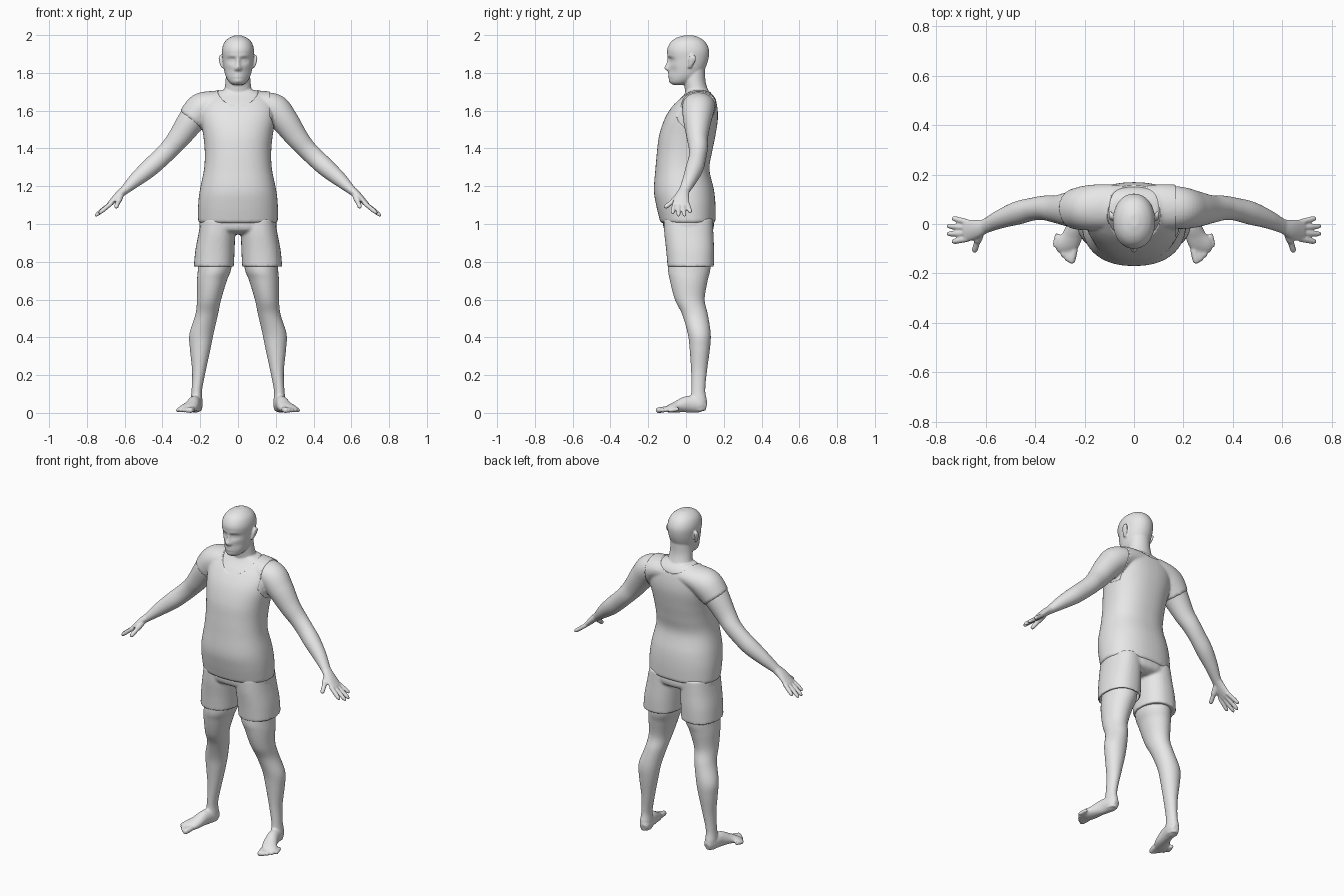
import bpy
import bmesh
from math import cos, sin, pi, exp, copysign
from mathutils import Vector

if "Cube" in bpy.data.objects:
    bpy.data.objects.remove(bpy.data.objects["Cube"], do_unlink=True)

X, Y, Z = Vector((1, 0, 0)), Vector((0, 1, 0)), Vector((0, 0, 1))

grey = bpy.data.materials.new("plain_grey")
grey.use_nodes = True
grey.diffuse_color = (.8, .8, .8, 1)
grey.node_tree.nodes["Principled BSDF"].inputs["Base Color"].default_value = (.8, .8, .8, 1)


def spline(rows, steps):
    """Smooth curve through rows of (x, y, z, half width, half depth)."""
    pts = [Vector(r) for r in rows]
    pts = [pts[0]] + pts + [pts[-1]]
    out = []
    for a, b, c, d in zip(pts, pts[1:], pts[2:], pts[3:]):
        for k in range(steps):
            s = k / steps
            out.append(b + .5 * s * ((c - a) + s * ((2 * a - 5 * b + 4 * c - d)
                                                    + s * (3 * (b - c) + d - a))))
    return out + [pts[-1]]


def tube(bm, rows, side, normal=None, power=2, segs=32, steps=6):
    """Closed loft of rounded cross-sections; returns its vertices."""
    pts = spline(rows, steps)
    rings = []
    for i, p in enumerate(pts):
        ahead, behind = pts[min(i + 1, len(pts) - 1)], pts[max(i - 1, 0)]
        t = normal or Vector((ahead - behind)[:3]).normalized()
        u = (side - t * side.dot(t)).normalized()
        v = t.cross(u)
        ring = []
        for k in range(segs):
            c, s = cos(2 * pi * k / segs), sin(2 * pi * k / segs)
            c = copysign(abs(c) ** (2 / power), c)
            s = copysign(abs(s) ** (2 / power), s)
            ring.append(bm.verts.new(Vector(p[:3]) + u * c * max(p[3], .001)
                                     + v * s * max(p[4], .001)))
        rings.append(ring)
    for low, high in zip(rings, rings[1:]):
        for k in range(segs):
            n = (k + 1) % segs
            bm.faces.new((low[k], low[n], high[n], high[k]))
    bm.faces.new(rings[0][::-1])
    bm.faces.new(rings[-1])
    return [v for ring in rings for v in ring]


def upright(rows):
    """Rows of (z, half width, front y, back y) turned into tube rows."""
    return [(0, (f + b) / 2, z, w, (b - f) / 2) for z, w, f, b in rows]


def digit(bm, base, tip, r, side):
    base, tip = Vector(base), Vector(tip)
    tube(bm, [(*base.lerp(tip, t), r * k, r * k)
              for t, k in ((0, 1), (.5, 1), (.85, .92), (1, .45))], side, segs=14, steps=4)


def mirror(bm):
    copy = bmesh.ops.duplicate(bm, geom=bm.verts[:] + bm.edges[:] + bm.faces[:])
    for v in copy["geom"]:
        if isinstance(v, bmesh.types.BMVert):
            v.co.x = -v.co.x


def finish(name, bm, voxel=0, smooth=3):
    bmesh.ops.recalc_face_normals(bm, faces=bm.faces)
    mesh = bpy.data.meshes.new(name)
    for f in bm.faces:
        f.smooth = True
    bm.to_mesh(mesh)
    bm.free()
    mesh.materials.append(grey)
    ob = bpy.data.objects.new(name, mesh)
    bpy.context.scene.collection.objects.link(ob)
    if voxel:
        mod = ob.modifiers.new("blend", "REMESH")
        mod.mode, mod.voxel_size, mod.use_smooth_shade = "VOXEL", voxel, True
        mod = ob.modifiers.new("soften", "SMOOTH")
        mod.iterations = smooth
    return ob


def cut(ob, bm, name):
    cutter = finish(name, bm)
    cutter.hide_render = True
    cutter.hide_set(True)
    mod = ob.modifiers.new("cut", "BOOLEAN")
    mod.operation, mod.solver, mod.object = "DIFFERENCE", "EXACT", cutter


TORSO = upright([
    (1.01, .205, -.13, .15), (1.1, .205, -.152, .15), (1.18, .196, -.164, .142),
    (1.29, .174, -.156, .118), (1.38, .17, -.148, .132), (1.47, .178, -.136, .15),
    (1.56, .193, -.105, .163), (1.63, .19, -.06, .158), (1.68, .15, -.015, .143),
    (1.71, .09, .005, .115)])
ARM = [(.03, .07, 1.65, .08, .05), (.12, .07, 1.64, .085, .06), (.19, .065, 1.61, .085, .08),
       (.245, .06, 1.55, .075, .073), (.31, .06, 1.46, .057, .06), (.36, .065, 1.4, .05, .052),
       (.41, .06, 1.35, .046, .05), (.47, .045, 1.295, .047, .048), (.54, .02, 1.235, .038, .038),
       (.605, -.01, 1.175, .029, .023), (.635, -.02, 1.15, .036, .019)]
NECK = [(0, .08, 1.62, .11, .07), (0, .058, 1.7, .076, .062), (0, .045, 1.76, .066, .058),
        (0, .042, 1.83, .062, .06)]

# Arms, hands and ears
bm = bmesh.new()
tube(bm, ARM, Y)
tube(bm, [(.6, -.008, 1.18, .028, .023), (.635, -.02, 1.15, .037, .02),
          (.67, -.026, 1.115, .043, .015), (.687, -.028, 1.1, .036, .011)], Y)
for y, tip in ((.006, (.737, .024, 1.06)), (-.016, (.757, -.008, 1.042)),
               (-.038, (.757, -.04, 1.042)), (-.06, (.737, -.072, 1.055))):
    digit(bm, (.668, y, 1.112), tip, .0118, Y)
digit(bm, (.62, -.03, 1.155), (.636, -.075, 1.115), .017, X)
digit(bm, (.633, -.068, 1.12), (.647, -.114, 1.086), .0125, X)
tube(bm, [(.08, .018, 1.825, .006, .009), (.086, .024, 1.84, .008, .013),
          (.094, .033, 1.868, .007, .02), (.095, .036, 1.886, .007, .017),
          (.09, .034, 1.896, .004, .008)], X, Z, segs=20)
mirror(bm)

# Chest, neck and head
tube(bm, TORSO[3:], X, Z, power=2.3, segs=48)
tube(bm, NECK, X, Z)
head = tube(bm, upright([
    (1.737, .026, -.07, -.01), (1.75, .046, -.082, .03), (1.78, .064, -.088, .075),
    (1.82, .075, -.09, .1), (1.87, .082, -.093, .118), (1.92, .085, -.1, .122),
    (1.96, .073, -.083, .105), (1.985, .048, -.052, .075), (1.998, .018, -.01, .04)]),
    X, Z, power=2.1, segs=96, steps=9)

# Face features: x, z, spread across, spread up, push
FEATURES = [(.033, 1.866, .017, .012, .013), (.033, 1.865, .01, .006, -.006),
            (.03, 1.889, .018, .006, -.005), (0, 1.825, .011, .011, -.022),
            (.013, 1.82, .005, .006, -.006), (0, 1.853, .008, .018, -.013),
            (0, 1.786, .02, .009, -.009), (0, 1.787, .02, .003, .006),
            (0, 1.757, .018, .009, -.007), (.05, 1.81, .014, .02, .006)]
for v in head:
    if v.co.y < 0:
        x, z = abs(v.co.x), v.co.z
        v.co.y += sum(d * exp(-((x - fx) / sx) ** 2 / 2 - ((z - fz) / sz) ** 2 / 2)
                      for fx, fz, sx, sz, d in FEATURES)
finish("upper_body", bm, .005)

# Sleeveless shirt
bm = bmesh.new()
tube(bm, ARM[:4], Y)
mirror(bm)
tube(bm, TORSO, X, Z, power=2.3, segs=48)
tube(bm, NECK[:2], X, Z)
shirt = finish("sleeveless_shirt", bm, .008)
mod = shirt.modifiers.new("thickness", "DISPLACE")
mod.strength, mod.mid_level = .006, 0

bm = bmesh.new()
tube(bm, [(.168, .06, 1.61, .118, .12), (.5, .06, 1.59, .12, .14)], Y, X, segs=48)
mirror(bm)
tube(bm, [(0, -.3, 1.73, .118, .12), (0, 0, 1.74, .118, .11),
          (0, .08, 1.76, .118, .1), (0, .3, 1.76, .118, .1)], X, Y, segs=48)
cut(shirt, bm, "shirt_opening_cutter")

# Shorts with hollow leg openings
bm = bmesh.new()
SHORTS = [(.128, .025, .775, .106, .123), (.122, .022, .86, .104, .127),
          (.112, .015, .95, .097, .13), (.105, .012, 1.03, .09, .13)]
tube(bm, SHORTS, X, Z, power=2.3)
mirror(bm)
tube(bm, upright([(.945, .08, -.06, .1), (.965, .18, -.11, .14), (1, .205, -.122, .148),
                  (1.03, .195, -.12, .14)]), X, Z, power=2.3)
shorts = finish("shorts", bm, .008)
bm = bmesh.new()
tube(bm, [(x, y, z - .03, a - .008, b - .008) for x, y, z, a, b in SHORTS[:2]], X, Z, power=2.3)
mirror(bm)
cut(shorts, bm, "shorts_opening_cutter")

# Legs and feet
bm = bmesh.new()
tube(bm, [(.115, .03, .97, .085, .1), (.122, .018, .78, .089, .113), (.138, .015, .7, .079, .1),
          (.153, .02, .6, .064, .079), (.166, .048, .52, .06, .068), (.193, .07, .42, .064, .061),
          (.2, .073, .34, .055, .054), (.207, .069, .22, .036, .042), (.218, .065, .12, .028, .037),
          (.22, .067, .06, .032, .044), (.22, .067, .012, .028, .038)], X, Z)
tube(bm, [(.214, .106, .032, .02, .022), (.219, .075, .042, .033, .04), (.232, .01, .046, .034, .044),
          (.25, -.05, .032, .041, .03), (.272, -.088, .022, .045, .02),
          (.278, -.11, .016, .036, .012)], X)
for i in range(5):
    t = i / 4
    tip = Vector((.255 + .066 * t, -.16 + .066 * t ** 1.4, .012))
    digit(bm, tip + Vector((-.012, .055, .008)), tip, .016 - .005 * t ** .5, X)
mirror(bm)
finish("legs_and_feet", bm, .006)
